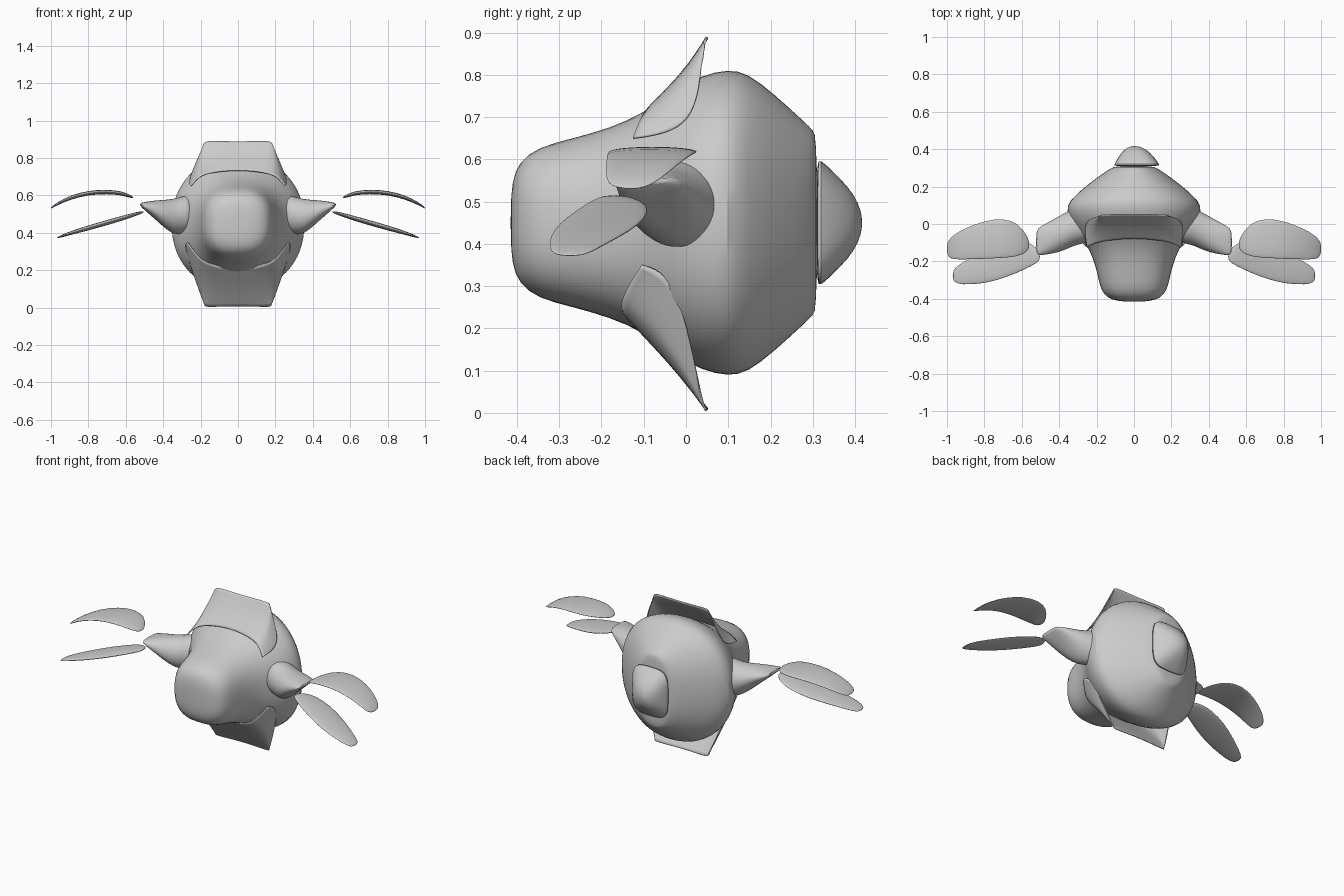
import bpy, bmesh, math

old = bpy.data.objects.get("Cube")
if old:
    bpy.data.objects.remove(old)

# One plain grey for the whole model
grey = bpy.data.materials.new("light_grey")
grey.use_nodes = True
grey.diffuse_color = (0.6, 0.6, 0.6, 1)
grey.node_tree.nodes["Principled BSDF"].inputs["Base Color"].default_value = (0.6, 0.6, 0.6, 1)


def finish(name, bm, levels=1, thick=0, angle=45):
    bmesh.ops.recalc_face_normals(bm, faces=bm.faces)
    mesh = bpy.data.meshes.new(name)
    bm.to_mesh(mesh)
    bm.free()
    mesh.materials.append(grey)
    obj = bpy.data.objects.new(name, mesh)
    bpy.context.collection.objects.link(obj)
    if levels:
        sub = obj.modifiers.new("smooth", 'SUBSURF')
        sub.levels = sub.render_levels = levels
    if thick:
        solid = obj.modifiers.new("thickness", 'SOLIDIFY')
        solid.thickness = thick
        solid.offset = 0
    bpy.ops.object.select_all(action='DESELECT')
    obj.select_set(True)
    bpy.context.view_layer.objects.active = obj
    bpy.ops.object.shade_smooth_by_angle(angle=math.radians(angle))


def loft(name, axis, stations, side=1, segs=24, levels=1):
    """Skin superellipse rings: (position, centre a, radius a, centre z, radius z, power)."""
    bm = bmesh.new()
    rings = []
    for pos, ca, ra, cz, rz, power in stations:
        ring = []
        for i in range(segs):
            t = math.tau * i / segs
            c, s = math.cos(t), math.sin(t)
            a = ca + ra * math.copysign(abs(c) ** (2 / power), c)
            z = cz + rz * math.copysign(abs(s) ** (2 / power), s)
            ring.append(bm.verts.new((a, pos, z) if axis == 'Y' else (side * pos, a, z)))
        rings.append(ring)
    for r0, r1 in zip(rings, rings[1:]):
        for i in range(segs):
            j = (i + 1) % segs
            bm.faces.new((r0[i], r0[j], r1[j], r1[i]))
    bm.faces.new(rings[0])
    bm.faces.new(rings[-1])
    finish(name, bm, levels)


def cowl(name, columns):
    """Open bent plate: half the columns, mirrored across x."""
    cols = [[(-x, y, z) for x, y, z in c] for c in reversed(columns[1:])] + columns
    bm = bmesh.new()
    grid = [[bm.verts.new(p) for p in c] for c in cols]
    for a, b in zip(grid, grid[1:]):
        for i in range(len(a) - 1):
            bm.faces.new((a[i], a[i + 1], b[i + 1], b[i]))
    # Keep the plate outline crisp under subdivision
    crease = bm.edges.layers.float.new("crease_edge")
    for e in bm.edges:
        if e.is_boundary:
            e[crease] = 0.6
    finish(name, bm, 3, 0.006)


# Body: blunt nose swelling to a wide belly, then tapering to the tail
body = [(-.415, .03, .03, 2.2), (-.412, .09, .10, 2.4), (-.395, .145, .145, 2.6),
        (-.35, .18, .18, 2.6), (-.27, .195, .20, 2.5), (-.18, .22, .225, 2.4),
        (-.1, .26, .26, 2.3), (-.03, .32, .315, 2.2), (.04, .355, .352, 2.2),
        (.1, .362, .365, 2.2), (.145, .325, .357, 2.2), (.21, .25, .305, 2.2),
        (.28, .155, .24, 2.2), (.303, .115, .218, 2.2), (.307, .1, .205, 2.2),
        (.312, .03, .06, 2.2)]
loft("body", 'Y', [(y, 0, rx, .45, rz, p) for y, rx, rz, p in body], segs=32)

# Tail cap
tail = [(.309, .03, .05, 3), (.31, .12, .145, 4), (.316, .122, .152, 4), (.345, .105, .125, 3),
        (.385, .075, .085, 2.5), (.41, .04, .045, 2), (.417, .01, .01, 2)]
loft("tail_cap", 'Y', [(y, .015 * rx / .12, rx, .45, rz, p) for y, rx, rz, p in tail])

for side, label in ((1, "left"), (-1, "right")):
    # Arm: round root flattening into a thin outer edge
    loft(label + "_arm", 'X', [(.24, -.01, .09, .50, .1, 2), (.28, -.01, .095, .50, .1, 2),
                               (.33, -.02, .1, .485, .1, 2), (.38, -.045, .1, .495, .082, 2),
                               (.44, -.07, .09, .522, .052, 2.2), (.5, -.09, .078, .543, .022, 2.4),
                               (.525, -.1, .068, .552, .006, 2.4)], side)
    # Upper blade: arched leaf, given as front and back edges
    upper = [(.56, -.125, -.095, .588, .002), (.572, -.15, -.06, .593, .008),
             (.62, -.175, .005, .612, .011), (.7, -.182, .033, .62, .012),
             (.8, -.187, .018, .615, .012), (.9, -.19, -.02, .588, .011),
             (.97, -.19, -.06, .553, .008), (.993, -.178, -.09, .537, .005),
             (1.0, -.15, -.11, .532, .002)]
    # Lower blade: straight leaf sloping down and outwards
    lower = [(.503, -.19, -.16, .512, .002), (.52, -.21, -.125, .508, .008),
             (.58, -.242, -.085, .49, .012), (.68, -.285, -.095, .46, .014),
             (.78, -.315, -.13, .432, .014), (.88, -.325, -.185, .403, .011),
             (.945, -.322, -.222, .382, .007), (.97, -.3, -.25, .372, .002)]
    for part, rows in (("upper", upper), ("lower", lower)):
        loft(label + "_" + part + "_blade", 'X',
             [(x, (f + b) / 2, (b - f) / 2, z, t, 2) for x, f, b, z, t in rows], side)

# Bent cowls above and below the body, each column running rear to front
cowl("upper_cowl", [[(0, .05, .885), (0, 0, .81), (0, -.07, .74)],
                    [(.17, .05, .892), (.2, -.01, .80), (.17, -.09, .72)],
                    [(.18, .045, .88), (.23, .005, .74), (.22, -.11, .69)],
                    [(.185, .04, .86), (.27, .025, .67), (.25, -.125, .65)]])
cowl("lower_cowl", [[(0, .05, .012), (0, -.02, .1), (0, -.11, .2)],
                    [(.17, .05, .003), (.19, -.04, .12), (.17, -.155, .235)],
                    [(.175, .045, .01), (.235, -.055, .2), (.22, -.15, .28)],
                    [(.18, .04, .02), (.29, -.02, .325), (.27, -.105, .35)]])
